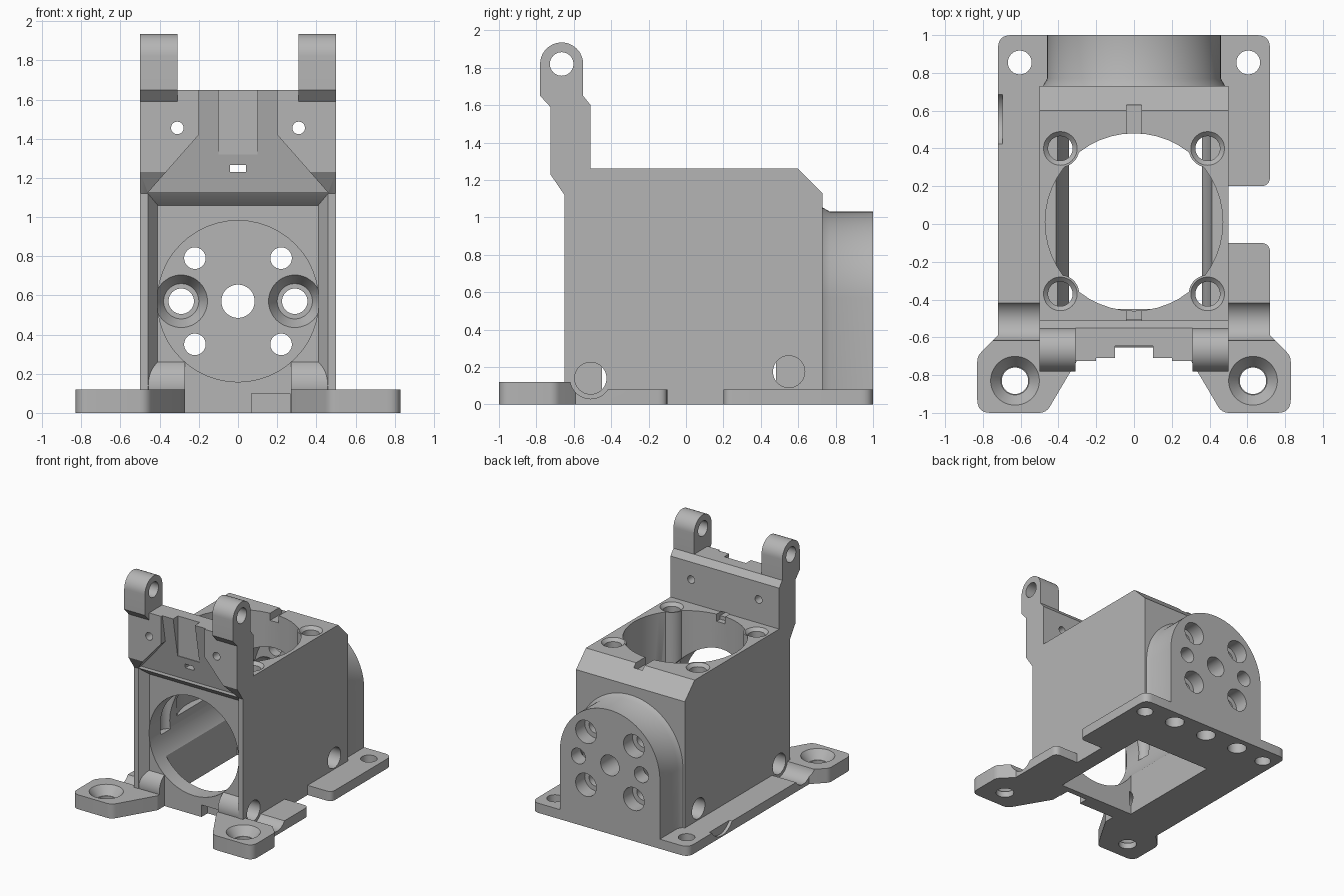
import bpy, bmesh, math

cube = bpy.data.objects.get("Cube")
if cube:
    bpy.data.objects.remove(cube, do_unlink=True)

grey = bpy.data.materials.new("plain_grey")
grey.use_nodes = True
grey.diffuse_color = (0.46, 0.46, 0.46, 1)
grey.node_tree.nodes["Principled BSDF"].inputs["Base Color"].default_value = (0.46, 0.46, 0.46, 1)


def loft(name, loop_a, loop_b, axis, a, b):
    """Solid between two outlines; X takes (y,z), Y takes (x,z), Z takes (x,y)."""
    place = {"X": lambda p, d: (d, p[0], p[1]),
             "Y": lambda p, d: (p[0], d, p[1]),
             "Z": lambda p, d: (p[0], p[1], d)}[axis]
    bm = bmesh.new()
    va = [bm.verts.new(place(p, a)) for p in loop_a]
    vb = [bm.verts.new(place(p, b)) for p in loop_b]
    bm.faces.new(va)
    bm.faces.new(vb)
    n = len(va)
    for i in range(n):
        j = (i + 1) % n
        bm.faces.new((va[i], va[j], vb[j], vb[i]))
    bmesh.ops.recalc_face_normals(bm, faces=bm.faces)
    mesh = bpy.data.meshes.new(name)
    bm.to_mesh(mesh)
    bm.free()
    mesh.materials.append(grey)
    ob = bpy.data.objects.new(name, mesh)
    bpy.context.collection.objects.link(ob)
    return ob


def prism(name, pts, axis, a, b):
    return loft(name, pts, pts, axis, a, b)


def rect(u0, u1, v0, v1):
    return [(u0, v0), (u1, v0), (u1, v1), (u0, v1)]


def ring(u, v, r, n=48):
    return [(u + r * math.cos(2 * math.pi * i / n), v + r * math.sin(2 * math.pi * i / n)) for i in range(n)]


def rod(name, u, v, r, axis, a, b, r2=None):
    return loft(name, ring(u, v, r), ring(u, v, r if r2 is None else r2), axis, a, b)


def arch(r, base=0, mid=0.57, n=40):
    top = [(r * math.cos(math.pi * i / n), mid + r * math.sin(math.pi * i / n)) for i in range(n + 1)]
    return [(r, base)] + top + [(-r, base)]


def rounded(pts, radii, n=6):
    """Replace each corner by a quadratic arc of the given reach."""
    out = []
    for i, (p, r) in enumerate(zip(pts, radii)):
        if not r:
            out.append(p)
            continue
        ends = []
        for q in (pts[i - 1], pts[(i + 1) % len(pts)]):
            d = math.dist(p, q)
            ends.append([p[k] + (q[k] - p[k]) * r / d for k in (0, 1)])
        for s in range(n + 1):
            t = s / n
            out.append(tuple((1 - t) ** 2 * ends[0][k] + 2 * t * (1 - t) * p[k] + t * t * ends[1][k]
                             for k in (0, 1)))
    return out


def combine(tool, op):
    mod = housing.modifiers.new("join", "BOOLEAN")
    mod.operation = op
    mod.solver = "EXACT"
    mod.object = tool
    bpy.context.view_layer.objects.active = housing
    bpy.ops.object.modifier_apply(modifier=mod.name)
    bpy.data.objects.remove(tool, do_unlink=True)


def add(tool):
    combine(tool, "UNION")


def cut(tool):
    combine(tool, "DIFFERENCE")


# Main body with the upright plate, from its side outline
side = [(-0.65, 0), (-0.65, 1.12), (-0.725, 1.23), (-0.725, 1.65), (-0.55, 1.65),
        (-0.51, 1.6), (-0.51, 1.26), (0.6, 1.26), (0.73, 1.13), (0.73, 0)]
housing = prism("bracket_housing", side, "X", -0.5, 0.5)

# Recessed front face with sloped rim
cut(loft("front_recess", rect(-0.467, 0.467, -0.1, 1.129), rect(-0.41, 0.41, -0.1, 1.06), "Y", -0.66, -0.58))

# Rear arched boss and its sloped collar
add(loft("rear_collar", arch(0.5), arch(0.46), "Y", 0.7, 0.77))
add(prism("rear_boss", arch(0.46), "Y", 0.72, 1.0))

# Base plate with a gap on one side
plate = [(-0.72, -0.58), (-0.72, 1), (0.72, 1), (0.72, 0.2), (0.495, 0.2),
         (0.495, -0.1), (0.72, -0.1), (0.72, -0.58)]
add(prism("base_plate", rounded(plate, (0, .07, .07, .05, 0, 0, .05, 0)), "Z", 0, 0.08))

# Hinge ears on the upright
ear = [(-0.725, 1.5), (-0.725, 1.59), (-0.78, 1.65)]
ear += [(-0.665 - 0.115 * math.cos(math.pi * i / 24), 1.82 + 0.115 * math.sin(math.pi * i / 24)) for i in range(25)]
ear += [(-0.55, 1.5)]
foot = [(0.465, -1), (0.83, -1), (0.83, -0.7), (0.72, -0.59), (0.72, -0.56), (0.27, -0.56), (0.27, -0.67)]
foot = rounded(foot, (.04, .07, .03, 0, 0, 0, 0))
for s in (-1, 1):
    add(prism("hinge_ear", ear, "X", s * 0.31, s * 0.5))
    add(prism("front_foot", [(s * x, y) for x, y in foot], "Z", 0, 0.12))
    add(rod("front_screw_boss", -0.51, 0.14, 0.138, "X", s * 0.27, s * 0.465))

# Round top opening with corner screw tubes
cut(rod("top_opening", 0, 0.01, 0.47, "Z", 0.57, 1.4))
corners = [(x, y) for x in (-0.39, 0.39) for y in (-0.37, 0.4)]
for x, y in corners:
    add(rod("screw_tube", x, y, 0.1, "Z", 0.6, 1.26))

# Motor bore, open floor and top grooves
cut(rod("motor_bore", 0, 0.57, 0.412, "Y", -0.9, 0.8))
cut(prism("floor_opening", rect(-0.345, 0.36, -0.45, 0.48), "Z", -0.1, 0.5))
cut(prism("top_groove", rect(-0.04, 0.04, -0.505, 0.63), "Z", 1.2, 1.3))
cut(prism("front_notch", rect(0.07, 0.265, -0.1, 0.1), "Y", -0.7, -0.5))
for x, y in corners:
    cut(rod("tube_hole", x, y, 0.065, "Z", 0.5, 1.3))
    cut(rod("tube_rim", x, y, 0.065, "Z", 1.235, 1.261, 0.09))

# Funnel and cable channel on the front of the upright
funnel = [(-0.2, 1.7), (0.2, 1.7), (0.2, 1.42), (0.46, 1.125), (-0.46, 1.125), (-0.2, 1.42)]
tool = prism("funnel", funnel, "Y", -0.9, -0.6)
for v in tool.data.vertices:
    if v.co.y > -0.7:
        v.co.y = -0.615 - (v.co.z - 1.125) * 0.18
cut(tool)
cut(prism("channel", rect(-0.1, 0.1, 1.32, 1.7), "Y", -0.9, -0.645))
cut(prism("cable_slot", rect(-0.04, 0.04, 1.23, 1.265), "Y", -0.9, -0.4))

# Rear wall holes
cut(rod("shaft_hole", 0, 0.57, 0.085, "Y", 0.7, 1.1))
for s in (-1, 1):
    cut(rod("side_hole", s * 0.29, 0.57, 0.065, "Y", 0.7, 1.1))
    cut(rod("side_countersink", s * 0.29, 0.57, 0.145, "Y", 0.78, 0.88, 0.09))
    for z in (0.35, 0.79):
        cut(rod("motor_screw", s * 0.22, z, 0.055, "Y", 0.7, 1.1))
        cut(rod("motor_counterbore", s * 0.22, z, 0.095, "Y", 0.88, 1.1))

# Holes in the sides, ears, upright, feet and plate
for s in (-1, 1):
    cut(rod("screw_clearance", -0.51, 0.14, 0.11, "X", s * 0.5, s * 0.9))
    cut(rod("front_side_hole", -0.51, 0.14, 0.085, "X", s * 0.33, s * 0.6))
    cut(rod("rear_side_hole", 0.55, 0.175, 0.085, "X", s * 0.3, s * 0.6))
    cut(rod("ear_hole", -0.665, 1.82, 0.063, "X", s * 0.2, s * 0.6))
    cut(rod("upright_hole", s * 0.31, 1.455, 0.032, "Y", -0.9, -0.4))
    cut(rod("foot_hole", s * 0.63, -0.83, 0.07, "Z", -0.1, 0.2))
    cut(rod("foot_countersink", s * 0.63, -0.83, 0.075, "Z", 0.05, 0.125, 0.133))
    cut(rod("plate_hole", s * 0.605, 0.855, 0.063, "Z", -0.1, 0.2))
for x in (-0.32, 0, 0.32):
    cut(rod("under_hole", x, 0.88, 0.075, "Z", -0.1, 0.2))
cut(rod("plate_edge_scoop", 0.555, 0.17, 0.16, "X", -0.8, -0.695))

# Smooth round surfaces, keep edges sharp
bpy.ops.object.select_all(action="DESELECT")
housing.select_set(True)
bpy.context.view_layer.objects.active = housing
bpy.ops.object.shade_smooth_by_angle(angle=math.radians(30))
